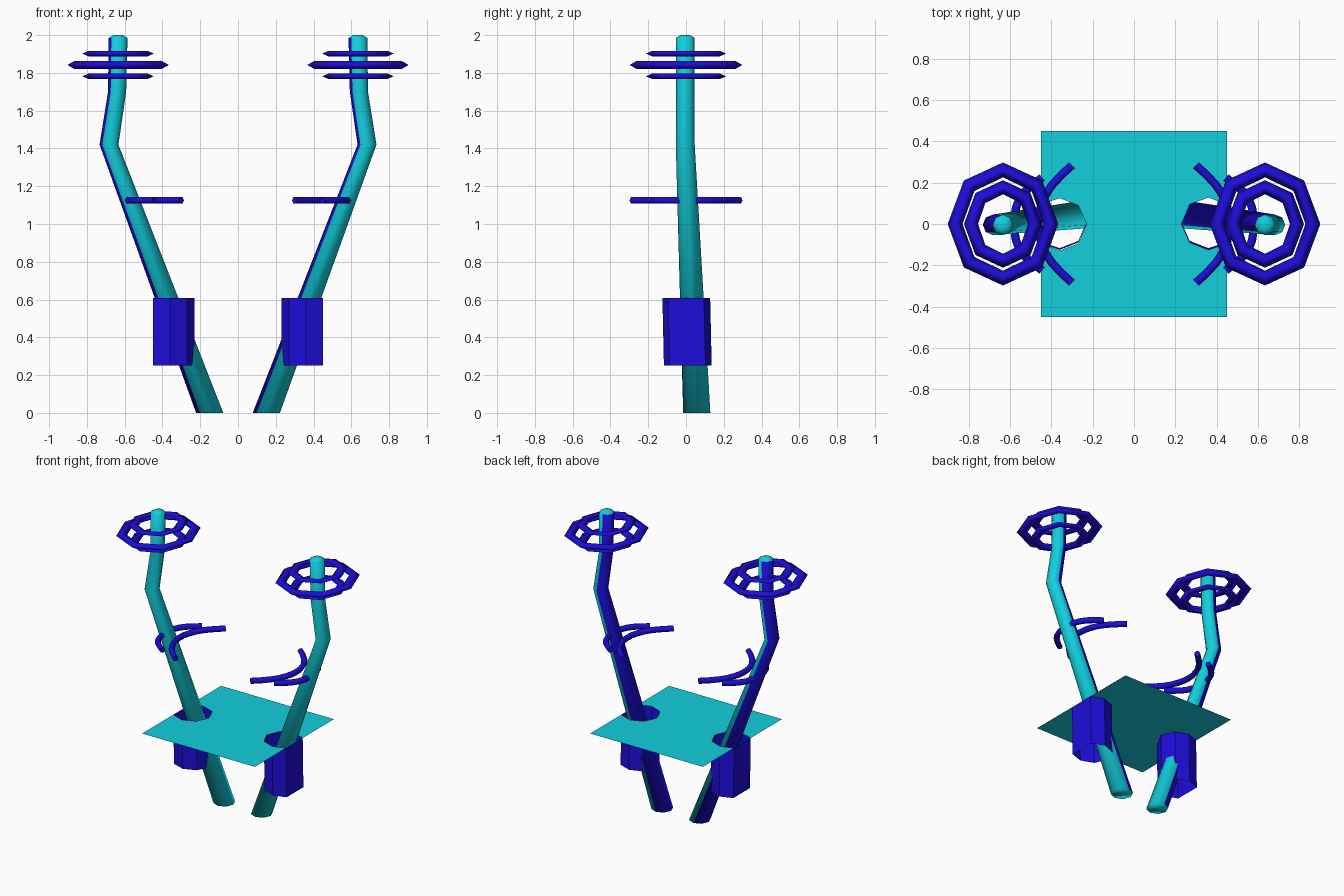
import bpy, bmesh, math

if "Cube" in bpy.data.objects:
    bpy.data.objects.remove(bpy.data.objects["Cube"])

def material(name, rgb):
    m = bpy.data.materials.new(name)
    m.diffuse_color = (*rgb, 1)
    m.use_nodes = True
    m.node_tree.nodes["Principled BSDF"].inputs["Base Color"].default_value = m.diffuse_color
    return m

CYAN = material("cyan", (0.006, 0.62, 0.72))
BLUE = material("blue", (0.012, 0.004, 0.70))

def make(name, verts, faces, mats, smooth=False, fix=True):
    me = bpy.data.meshes.new(name)
    me.from_pydata(verts, [], faces)
    for m in mats:
        me.materials.append(m)
    bm = bmesh.new()
    bm.from_mesh(me)
    if fix:
        bmesh.ops.recalc_face_normals(bm, faces=bm.faces)
    for f in bm.faces:
        f.smooth = smooth
    bm.to_mesh(me)
    bm.free()
    ob = bpy.data.objects.new(name, me)
    bpy.context.collection.objects.link(ob)
    return ob

def pole(name, s):
    # octagonal bent pole: (x, y, z, radius) per ring
    rings = [(.15, .057, 0, .072), (.683, -.004, 1.42, .05),
             (.64, -.004, 1.7, .048), (.635, -.004, 1.985, .05), (.635, -.004, 2, .025)]
    n = 8
    verts = [(s * x + r * math.cos(math.tau * i / n), y + r * math.sin(math.tau * i / n), z)
             for x, y, z, r in rings for i in range(n)]
    faces = [(k * n + i, k * n + (i + 1) % n, k * n + n + (i + 1) % n, k * n + n + i)
             for k in range(len(rings) - 1) for i in range(n)]
    last = (len(rings) - 1) * n
    faces += [tuple(range(n))[::-1], tuple(range(last, last + n))]
    ob = make(name, verts, faces, [CYAN, BLUE], True)
    # three of the eight sides carry the blue stripe
    for k in range(3):
        for i in (2, 3, 4):
            ob.data.polygons[k * n + i].material_index = 1

def ring(name, cx, z, rx, ry, w, h):
    # octagonal ring with a diamond section
    n = 8
    prof = [(w, 0), (0, h), (-w, 0), (0, -h)]
    verts = [(cx + (rx + d) * math.cos(math.tau * i / n), (ry + d) * math.sin(math.tau * i / n), z + e)
             for i in range(n) for d, e in prof]
    faces = [(i * 4 + j, ((i + 1) % n) * 4 + j, ((i + 1) % n) * 4 + (j + 1) % 4, i * 4 + (j + 1) % 4)
             for i in range(n) for j in range(4)]
    make(name, verts, faces, [BLUE], True)

def tube(name, pts, z, r):
    # short bent bar swept along a curve
    cu = bpy.data.curves.new(name, 'CURVE')
    cu.dimensions = '3D'
    cu.bevel_depth = r
    cu.bevel_resolution = 1
    cu.resolution_u = 2
    cu.use_fill_caps = True
    sp = cu.splines.new('BEZIER')
    sp.bezier_points.add(len(pts) - 1)
    for b, (x, y) in zip(sp.bezier_points, pts):
        b.co = (x, y, z)
        b.handle_left_type = b.handle_right_type = 'AUTO'
    cu.materials.append(BLUE)
    ob = bpy.data.objects.new(name, cu)
    bpy.context.collection.objects.link(ob)

# socket outline, open towards the outer edge of the deck
SOCKET = [(.45, -.095), (.36, -.125), (.27, -.09), (.23, 0), (.27, .095), (.36, .128), (.45, .095)]
DECK_Z = .608

for s, side in ((-1, "left"), (1, "right")):
    pole(side + "_pole", s)

    # open socket below the deck
    n = len(SOCKET)
    verts = [(s * x, y, DECK_Z) for x, y in SOCKET] + [(s * x, y + .008, .25) for x, y in SOCKET]
    faces = [(i, (i + 1) % n, n + (i + 1) % n, n + i) for i in range(n)]
    make(side + "_socket", verts, faces, [BLUE])

    # stacked rings near the pole top
    ring(side + "_large_ring", s * .635, 1.842, .232, .262, .036, .021)
    for k, z in (("upper", 1.902), ("lower", 1.782)):
        ring(f"{side}_{k}_small_ring", s * .635, z, .155, .178, .034, .015)

    # curved handle and its bracket round the pole
    def arc(half):
        full = half + [(x, -y) for x, y in half[-2::-1]]
        return [(s * x, y) for x, y in full]
    tube(side + "_handle", arc([(.30, .285), (.40, .185), (.45, .09), (.465, 0)]), 1.125, .02)
    tube(side + "_bracket", arc([(.445, .225), (.53, .155), (.572, .08), (.578, 0)]), 1.125, .02)

# deck sheet with the two sockets notched out
outline = [(.45, -.45)] + SOCKET + [(.45, .45)]
outline += [(-x, -y) for x, y in outline]
make("deck", [(x, y, DECK_Z) for x, y in outline], [tuple(range(len(outline)))], [CYAN], fix=False)
